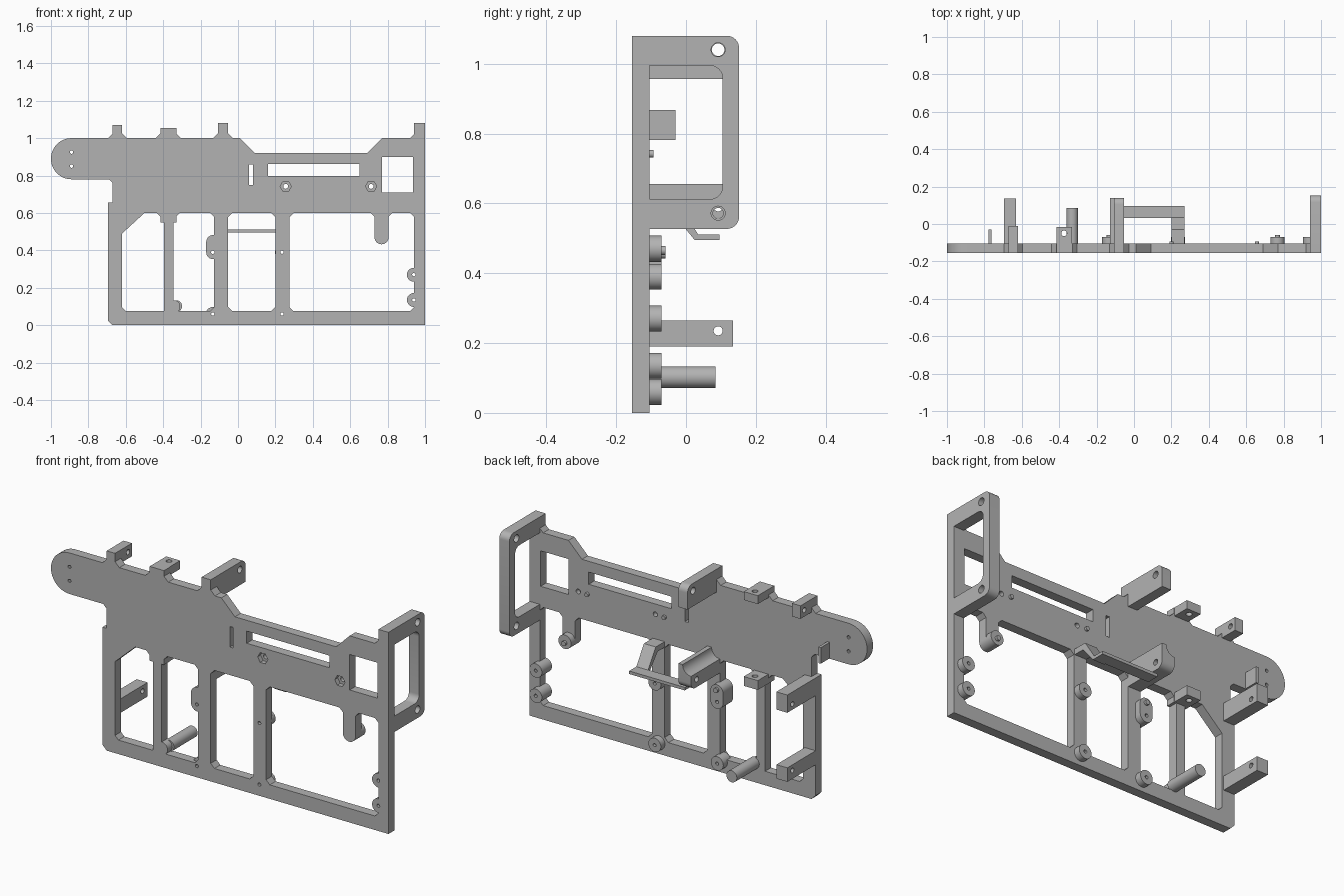
import bpy, bmesh, math
from mathutils import Vector

cube = bpy.data.objects.get("Cube")
if cube:
    bpy.data.objects.remove(cube, do_unlink=True)

grey = bpy.data.materials.new("plain grey")
grey.use_nodes = True
COLOUR = (0.45, 0.45, 0.45, 1)
grey.diffuse_color = COLOUR
grey.node_tree.nodes["Principled BSDF"].inputs["Base Color"].default_value = COLOUR

FRONT, BACK, BOSS = -0.155, -0.105, -0.07
PLACE = {"x": lambda u, v, t: (t, u, v),
         "y": lambda u, v, t: (u, t, v),
         "z": lambda u, v, t: (u, v, t)}


def prism(name, points, axis, lo, hi):
    """Extrude a closed profile along one axis."""
    bm = bmesh.new()
    rings = [[bm.verts.new(PLACE[axis](u, v, t)) for u, v in points] for t in (lo, hi)]
    bm.faces.new(rings[0])
    bm.faces.new(rings[1][::-1])
    n = len(points)
    for i in range(n):
        j = (i + 1) % n
        bm.faces.new((rings[0][i], rings[1][i], rings[1][j], rings[0][j]))
    bmesh.ops.recalc_face_normals(bm, faces=bm.faces)
    mesh = bpy.data.meshes.new(name)
    bm.to_mesh(mesh)
    bm.free()
    mesh.materials.append(grey)
    ob = bpy.data.objects.new(name, mesh)
    bpy.context.collection.objects.link(ob)
    return ob


def arc(u, v, r, start, end, steps):
    return [(u + r * math.cos(math.radians(start + (end - start) * i / steps)),
             v + r * math.sin(math.radians(start + (end - start) * i / steps)))
            for i in range(steps + 1)]


def circle(u, v, r, n=32):
    return arc(u, v, r, 0, 360, n)[:-1]


def rect(u0, u1, v0, v1, c=0):
    """Rectangle, with corners chamfered by c."""
    if not c:
        return [(u0, v0), (u1, v0), (u1, v1), (u0, v1)]
    return [(u0 + c, v0), (u1 - c, v0), (u1, v0 + c), (u1, v1 - c),
            (u1 - c, v1), (u0 + c, v1), (u0, v1 - c), (u0, v0 + c)]


def combine(ob, tool, operation="DIFFERENCE"):
    mod = ob.modifiers.new("shape", "BOOLEAN")
    mod.operation, mod.solver, mod.object = operation, "EXACT", tool
    bpy.context.view_layer.objects.active = ob
    bpy.ops.object.modifier_apply(modifier=mod.name)
    bpy.data.objects.remove(tool, do_unlink=True)


def cut(ob, points, axis, lo, hi):
    combine(ob, prism("cutter", points, axis, lo, hi))


def add(ob, points, axis, lo, hi):
    combine(ob, prism("addition", points, axis, lo, hi), "UNION")


# Main plate outline with the rounded arm and the top tabs
outline = [(-0.67, 0), (1, 0), (1, 1.08), (0.94, 1.08), (0.94, 1.02), (0.92, 1),
           (0.77, 1), (0.69, 0.92), (0.09, 0.92), (0.01, 1), (-0.03, 1)]
for right, left, top in ((-0.053, -0.107, 1.08), (-0.33, -0.415, 1.055), (-0.62, -0.67, 1.07)):
    outline += [(right + 0.025, 1), (right, 1.025), (right, top),
                (left, top), (left, 1.025), (left - 0.025, 1)]
outline += arc(-0.89, 0.89, 0.11, 90, 270, 24)
outline += [(-0.69, 0.78), (-0.67, 0.76), (-0.67, 0.655), (-0.695, 0.655), (-0.695, 0.025)]
outline.remove((-0.03, 1))
plate = prism("main_plate", outline, "y", FRONT, BACK)

# Openings
openings = [
    [(-0.6, 0.075), (-0.395, 0.075), (-0.395, 0.55), (-0.415, 0.55), (-0.415, 0.58),
     (-0.435, 0.6), (-0.5, 0.6), (-0.62, 0.49), (-0.62, 0.095)],
    [(-0.345, 0.075), (-0.148, 0.075), (-0.128, 0.095), (-0.128, 0.58), (-0.148, 0.6),
     (-0.31, 0.6), (-0.33, 0.58), (-0.33, 0.55), (-0.345, 0.55)],
    rect(-0.053, 0.2, 0.075, 0.6, 0.022),
    [(0.297, 0.075), (0.92, 0.075), (0.94, 0.095), (0.94, 0.58), (0.92, 0.6),
     (0.825, 0.6), (0.805, 0.58), (0.805, 0.47), (0.73, 0.47), (0.73, 0.58),
     (0.71, 0.6), (0.297, 0.6), (0.275, 0.578), (0.275, 0.097)],
    rect(0.06, 0.08, 0.75, 0.86),
    rect(0.16, 0.65, 0.797, 0.862),
    rect(0.77, 0.935, 0.71, 0.9),
]
for pts in openings:
    cut(plate, pts, "y", -0.3, 0)

# Round standoffs carried through the plate, then drilled
bosses = [(0.94, 0.27), (0.94, 0.135), (-0.135, 0.06), (0.235, 0.06), (0.235, 0.39)]
for u, v in bosses:
    add(plate, circle(u, v, 0.037), "y", FRONT if u > 0.9 else FRONT + 0.02, BOSS)
add(plate, arc(-0.133, 0.39, 0.037, 180, 360, 12) + arc(-0.133, 0.445, 0.037, 0, 180, 12),
    "y", FRONT, BOSS)
add(plate, circle(0.7675, 0.47, 0.0376), "y", FRONT, BOSS)
add(plate, circle(-0.342, 0.1, 0.033), "y", FRONT, BACK)
for u, v in bosses + [(-0.135, 0.39), (-0.89, 0.925), (-0.89, 0.85)]:
    cut(plate, circle(u, v, 0.009, 12), "y", -0.3, 0)

# Hexagonal nut pockets with through holes, and their locating pins
for i, u in enumerate((0.255, 0.712)):
    cut(plate, circle(u, 0.742, 0.03, 6), "y", -0.3, FRONT + 0.025)
    cut(plate, circle(u, 0.742, 0.013, 16), "y", -0.3, 0)
    prism(f"locating_pin_{i + 1}", circle(u - 0.055, 0.742, 0.011, 16), "y", BACK - 0.01, -0.093)
for name, u, v in (("tongue_pin", 0.7675, 0.465), ("oblong_pin", -0.133, 0.455)):
    prism(name, circle(u, v, 0.013, 16), "y", BOSS - 0.01, -0.058)

# End frame: rounded side loop with two mounting holes
frame = prism("end_frame", [(FRONT, 0.527)] + arc(0.117, 0.562, 0.035, -90, 0, 8)
              + arc(0.117, 1.045, 0.035, 0, 90, 8) + [(FRONT, 1.08)], "x", 0.94, 1)
cut(frame, [(BACK, 0.612)] + arc(0.068, 0.649, 0.037, -90, 0, 8)
    + arc(0.068, 0.958, 0.037, 0, 90, 8) + [(BACK, 0.995)], "x", 0.8, 1.2)
for v in (0.572, 1.04):
    cut(frame, circle(0.092, v, 0.02), "x", 0.8, 1.2)

# Upper and lower middle arms
upper = prism("upper_middle_arm", [(BACK - 0.01, 0.957), (0.14, 0.957)]
              + arc(0.105, 1.045, 0.035, 0, 90, 8) + [(BACK - 0.01, 1.08)], "x", -0.107, -0.053)
cut(upper, circle(0.092, 1.04, 0.018), "x", -0.3, 0.1)
lower = prism("lower_middle_arm", [(BACK - 0.01, 0.655), (BACK - 0.01, 0.53)]
              + arc(0.105, 0.565, 0.035, -90, 0, 8) + [(0.14, 0.655)], "x", -0.128, -0.053)
cut(lower, circle(-0.128, 0.655, 0.05), "y", -0.3, 0.3)
cut(lower, circle(0.092, 0.572, 0.015), "x", -0.3, 0.1)

# Side arms on the left upright
for name, v0, v1, hole in (("lower_side_arm", 0.19, 0.265, 0.235),
                           ("upper_side_arm", 0.56, 0.655, 0.59)):
    arm = prism(name, rect(BACK - 0.01, 0.135, v0, v1), "x", -0.695, -0.63)
    cut(arm, circle(0.092, hole, 0.013, 20), "x", -1, 0)

# Small drilled lugs on the back
lug = prism("top_corner_lug", rect(BACK - 0.01, -0.012, 1.0, 1.07), "x", -0.67, -0.62)
cut(lug, circle(-0.045, 1.035, 0.014, 20), "x", -1, 0)
for name, v0, v1 in (("top_drilled_lug", 1.01, 1.055), ("lower_drilled_lug", 0.55, 0.6)):
    lug = prism(name, rect(-0.415, -0.332, BACK - 0.01, -0.015), "z", v0, v1)
    cut(lug, circle(-0.374, -0.05, 0.015, 20), "z", 0, 2)
prism("arm_fin", rect(BACK - 0.01, -0.03, 0.782, 0.868), "x", -0.778, -0.763)

# Round peg
prism("round_peg", circle(-0.33, 0.102, 0.031), "y", BACK - 0.01, 0.085)

# Cross bar with its cranked bracket
prism("cross_bar", rect(0.032, 0.096, 0.495, 0.511), "x", -0.06, 0.27)
prism("cranked_bracket", [(BACK - 0.01, 0.61), (-0.03, 0.61), (0.035, 0.511), (0.096, 0.511),
                          (0.096, 0.495), (0.025, 0.495), (-0.045, 0.58),
                          (BACK - 0.01, 0.58)], "x", 0.2, 0.27)

# Smooth the round surfaces, keep edges sharp
bpy.ops.object.select_all(action="DESELECT")
for ob in bpy.context.collection.objects:
    if ob.type == "MESH" and grey.name in ob.data.materials:
        ob.select_set(True)
        bpy.context.view_layer.objects.active = ob
bpy.ops.object.shade_smooth_by_angle(angle=math.radians(30))
